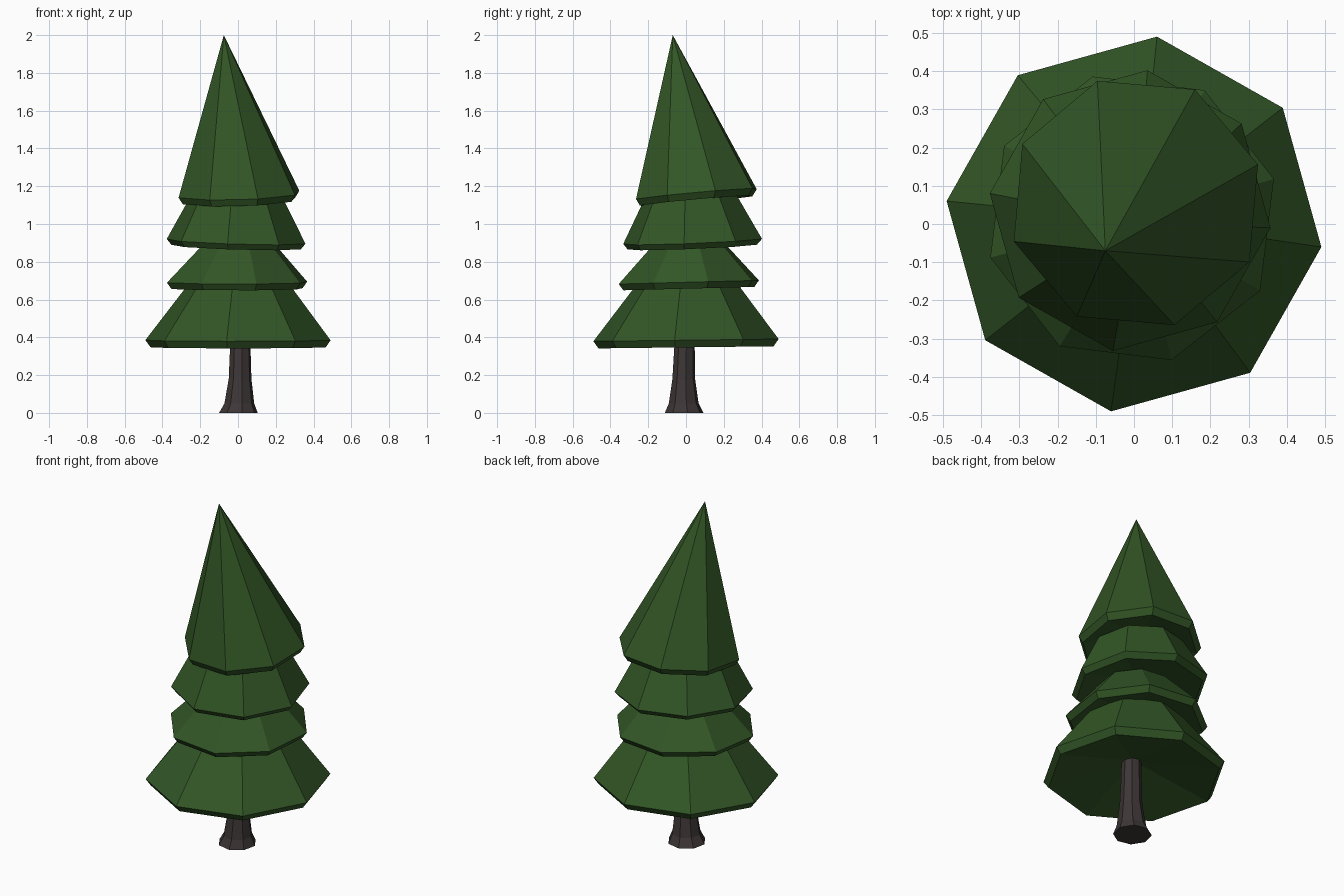
import bpy
import bmesh
from math import cos, sin, radians, pi

if "Cube" in bpy.data.objects:
    bpy.data.objects.remove(bpy.data.objects["Cube"])

SIDES = 8


def make_material(name, rgb):
    mat = bpy.data.materials.new(name)
    mat.diffuse_color = (*rgb, 1)
    mat.use_nodes = True
    mat.node_tree.nodes["Principled BSDF"].inputs["Base Color"].default_value = mat.diffuse_color
    return mat


green = make_material("pine green", (0.032, 0.093, 0.0194))
bark = make_material("dark bark", (0.048, 0.037, 0.037))


def loft(name, mat, rings, angle, tilt=(0, 0), bottom=None, tip=None):
    """Skin eight-sided rings (x, y, z, radius); ends are capped or drawn to a point."""
    bm = bmesh.new()
    loops = []
    for x, y, z, r in rings:
        loop = []
        for i in range(SIDES):
            a = radians(angle) + 2 * pi * i / SIDES
            dx, dy = r * cos(a), r * sin(a)
            loop.append(bm.verts.new((x + dx, y + dy, z + tilt[0] * dx + tilt[1] * dy)))
        loops.append(loop)
    for low, high in zip(loops, loops[1:]):
        for i in range(SIDES):
            j = (i + 1) % SIDES
            bm.faces.new((low[i], low[j], high[j], high[i]))
    for loop, point in ((loops[0], bottom), (loops[-1], tip)):
        if point is None:
            bm.faces.new(loop)
        else:
            p = bm.verts.new(point)
            for i in range(SIDES):
                bm.faces.new((loop[i], loop[(i + 1) % SIDES], p))
    bmesh.ops.recalc_face_normals(bm, faces=bm.faces)
    mesh = bpy.data.meshes.new(name)
    bm.to_mesh(mesh)
    bm.free()
    mesh.materials.append(mat)
    obj = bpy.data.objects.new(name, mesh)
    bpy.context.collection.objects.link(obj)
    return obj


# Trunk, flared at the root
loft("trunk", bark, [(0.002, -0.01, 0, 0.104), (0.007, -0.012, 0.05, 0.08),
                     (0.011, -0.012, 0.18, 0.061), (0.012, -0.008, 0.345, 0.055),
                     (0.012, -0.008, 0.46, 0.053)], 10)

# Branch tiers: bevelled rim, hollow underside, sloping sides
loft("branches_bottom", green, [(0, 0, 0.347, 0.467), (0, 0, 0.385, 0.494),
                                (0.005, 0.005, 0.70, 0.255)],
     -7, (0, 0.012), bottom=(0, 0, 0.45))
loft("branches_lower", green, [(-0.005, 0.015, 0.658, 0.36), (-0.005, 0.015, 0.692, 0.385),
                               (0.005, 0.015, 0.90, 0.19)],
     15.5, (0, 0.026), bottom=(0, 0.015, 0.73))
loft("branches_upper", green, [(-0.01, 0.033, 0.878, 0.345), (-0.01, 0.035, 0.908, 0.37),
                               (-0.005, 0.025, 1.14, 0.247)],
     -7, (-0.03, 0.04), bottom=(0, 0.03, 0.95))
loft("branches_top", green, [(0.005, 0.053, 1.122, 0.312), (0.005, 0.055, 1.158, 0.335)],
     17.5, (0.03, 0.09), bottom=(0, 0.05, 1.19), tip=(-0.075, -0.07, 2.0))
